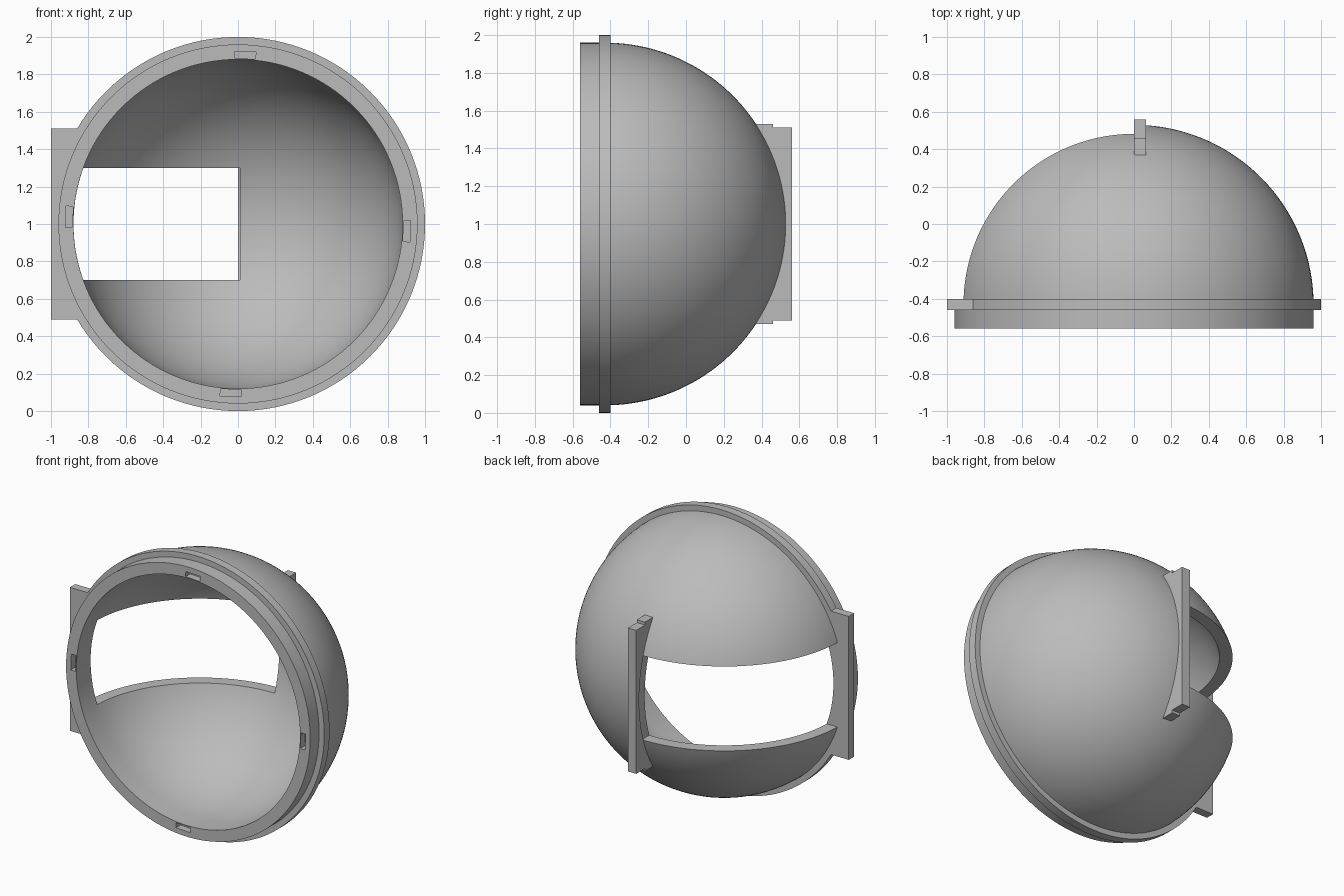
import bpy, bmesh
from math import sin, cos, pi, radians, asin, sqrt
from mathutils import Matrix, Vector

cube = bpy.data.objects.get("Cube")
if cube:
    bpy.data.objects.remove(cube)

CENTRE = Vector((0, -0.43, 1))   # centre of the dome
R_OUT, R_IN = 0.96, 0.88
FRONT, FLANGE_F, FLANGE_B = -0.56, -0.46, -0.40

grey = bpy.data.materials.new("plain grey")
grey.use_nodes = True
colour = (0.5, 0.5, 0.5, 1)
grey.diffuse_color = colour
grey.node_tree.nodes["Principled BSDF"].inputs["Base Color"].default_value = colour


def finish(name, bm):
    bmesh.ops.recalc_face_normals(bm, faces=bm.faces)
    mesh = bpy.data.meshes.new(name)
    bm.to_mesh(mesh)
    bm.free()
    mesh.materials.append(grey)
    obj = bpy.data.objects.new(name, mesh)
    bpy.context.collection.objects.link(obj)
    return obj


def extrude(name, points, along):
    bm = bmesh.new()
    face = bm.faces.new([bm.verts.new(p) for p in points])
    new = bmesh.ops.extrude_face_region(bm, geom=[face])["geom"]
    bmesh.ops.translate(bm, vec=along,
                        verts=[v for v in new if isinstance(v, bmesh.types.BMVert)])
    return finish(name, bm)


def box(name, low, high, turn=Matrix()):
    low, high = Vector(low), Vector(high)
    bm = bmesh.new()
    bmesh.ops.create_cube(bm, size=1, matrix=turn @ Matrix.Translation((low + high) / 2)
                          @ Matrix.Diagonal((*(high - low), 1)))
    return finish(name, bm)


def combine(target, other, operation):
    mod = target.modifiers.new(other.name, "BOOLEAN")
    mod.operation, mod.object, mod.solver = operation, other, "EXACT"
    bpy.ops.object.select_all(action="DESELECT")
    bpy.context.view_layer.objects.active = target
    target.select_set(True)
    bpy.ops.object.modifier_apply(modifier=mod.name)
    bpy.data.objects.remove(other)


def arc(radius, half_height, steps=32):
    """Distance and height pairs along a circle, from bottom to top."""
    a = asin(half_height / radius)
    return [(radius * cos(t), radius * sin(t))
            for t in (-a + 2 * a * i / steps for i in range(steps + 1))]


# Hollow dome with rim and flange, turned about the y axis
STEPS = 48
quarter = [pi / 2 * i / STEPS for i in range(STEPS + 1)]
profile = [(R_IN, FRONT)]
profile += [(R_IN * cos(a), CENTRE.y + R_IN * sin(a)) for a in quarter]
start = asin((FLANGE_B - CENTRE.y) / R_OUT)
outer = [start + (pi / 2 - start) * i / STEPS for i in range(STEPS + 1)]
shell = [(R_OUT * cos(a), CENTRE.y + R_OUT * sin(a)) for a in reversed(outer)]
rim = [(1, FLANGE_B), (1, FLANGE_F), (R_OUT, FLANGE_F), (R_OUT, FRONT), (R_IN, FRONT)]


def lathe(name, sections, segments=128):
    bm = bmesh.new()
    for section in sections:
        verts = [bm.verts.new((r, y, 1)) for r, y in section]
        edges = [bm.edges.new(pair) for pair in zip(verts, verts[1:])]
        bmesh.ops.spin(bm, geom=verts + edges, cent=CENTRE, axis=(0, 1, 0),
                       angle=2 * pi, steps=segments, use_duplicate=False)
    bmesh.ops.remove_doubles(bm, verts=bm.verts, dist=0.0002)
    return finish(name, bm)


dome = lathe("dome_shell", [profile, shell + rim])

# Side tab joined to the flange
tab_curve = [(-d, FLANGE_F, 1 + h) for d, h in arc(0.98, 0.51)]
tab = extrude("flange_tab", [(-1, FLANGE_F, 0.49)] + tab_curve + [(-1, FLANGE_F, 1.51)],
              (0, FLANGE_B - FLANGE_F, 0))
combine(dome, tab, "UNION")

# Window through one side of the dome
combine(dome, box("window_cutter", (0.01, FLANGE_B, 0.7), (-1.2, 0.8, 1.3)), "DIFFERENCE")

# Four small slots in the front rim
for i in range(4):
    turn = (Matrix.Translation((0, 0, 1))
            @ Matrix.Rotation(radians(2.4 + 90 * i), 4, "Y"))
    slot = box("slot_cutter", (-0.057, FRONT - 0.05, 0.885), (0.057, FRONT + 0.05, 0.922), turn)
    combine(dome, slot, "DIFFERENCE")

# Upright rail at the back edge of the window, with stepped ends
rail_curve = [(0, CENTRE.y + d, 1 + h) for d, h in arc(0.957, 0.53)]
steps = [(0.46, 0.53), (0.46, 0.51), (0.56, 0.51)]
ends = [(0, y, 1 + h) for y, h in steps] + [(0, y, 1 - h) for y, h in reversed(steps)]
rail = extrude("window_rail", rail_curve + ends, (0.065, 0, 0))

for obj in (dome, rail):
    bpy.ops.object.select_all(action="DESELECT")
    bpy.context.view_layer.objects.active = obj
    obj.select_set(True)
    bpy.ops.object.shade_smooth_by_angle(angle=radians(30))
